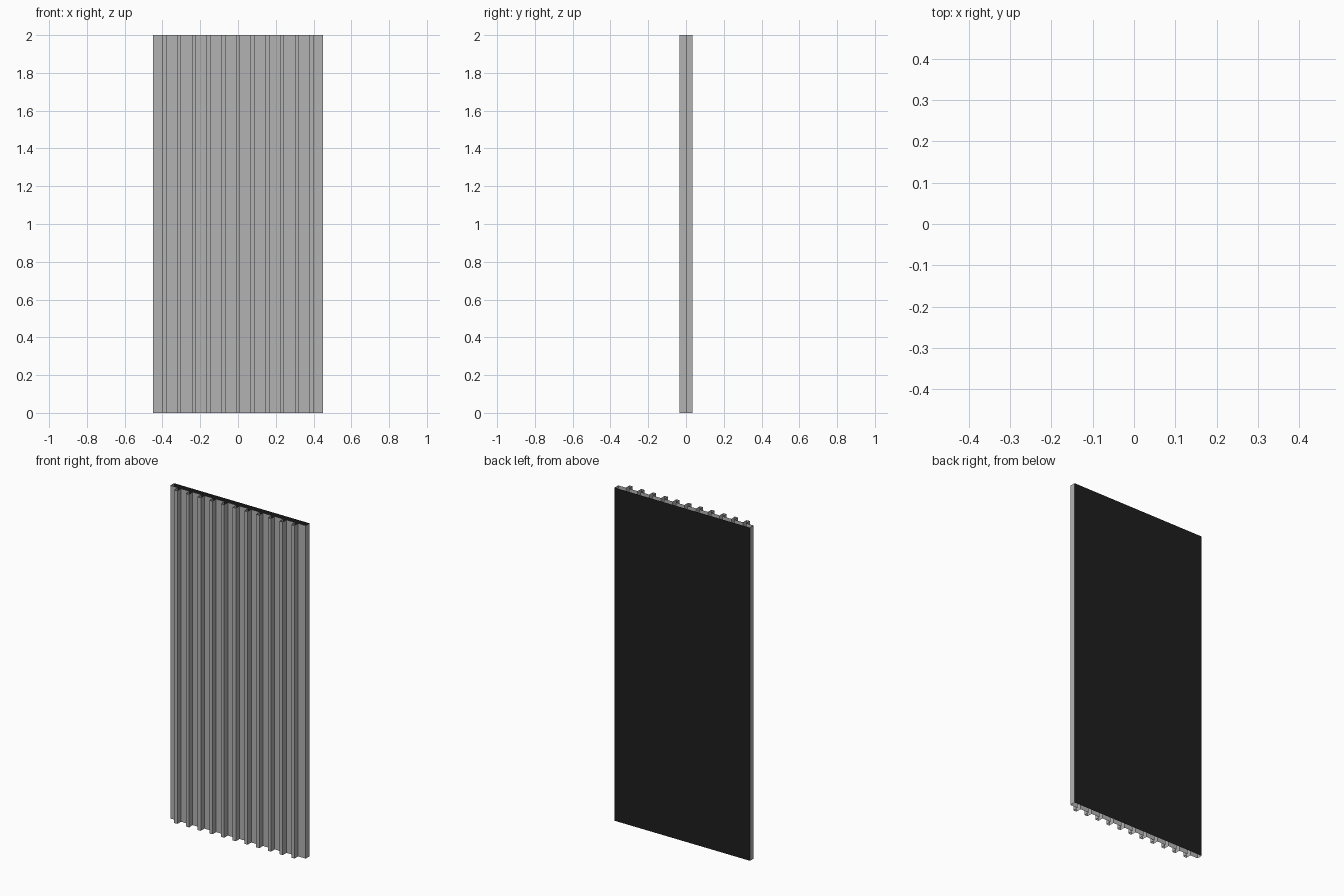
import bpy

if "Cube" in bpy.data.objects:
    bpy.data.objects.remove(bpy.data.objects["Cube"])

HALF_W, HEIGHT = 0.45, 2.0
FRONT, MID, BACK = -0.035, 0.0, 0.035
RIBS, PITCH, RIB_W = 11, 0.0778, 0.021


def material(name, rgb):
    m = bpy.data.materials.new(name)
    m.diffuse_color = (*rgb, 1.0)
    m.use_nodes = True
    m.node_tree.nodes["Principled BSDF"].inputs["Base Color"].default_value = m.diffuse_color
    return m


def extruded_sheet(name, path, mat):
    """Stand an open plan-view path up as a thin, uncapped vertical sheet."""
    n = len(path)
    verts = [(x, y, z) for z in (0.0, HEIGHT) for x, y in path]
    faces = [(i, i + 1, n + i + 1, n + i) for i in range(n - 1)]
    mesh = bpy.data.meshes.new(name)
    mesh.from_pydata(verts, [], faces)
    mesh.materials.append(mat)
    obj = bpy.data.objects.new(name, mesh)
    bpy.context.collection.objects.link(obj)
    return obj


metal_grey = material("metal_grey", (0.45, 0.45, 0.45))
backing_black = material("backing_black", (0.013, 0.013, 0.013))

# Ribbed front sheet with its two folded side flanges
path = [(-HALF_W, BACK), (-HALF_W, MID)]
for i in range(RIBS):
    c = (i - (RIBS - 1) / 2) * PITCH
    a, b = c - RIB_W / 2, c + RIB_W / 2
    path += [(a, MID), (a, FRONT), (b, FRONT), (b, MID)]
path += [(HALF_W, MID), (HALF_W, BACK)]
extruded_sheet("ribbed_front_sheet", path, metal_grey)

# Flat dark backing closing the rear; ends stay open
extruded_sheet("back_sheet", [(HALF_W, BACK), (-HALF_W, BACK)], backing_black)
